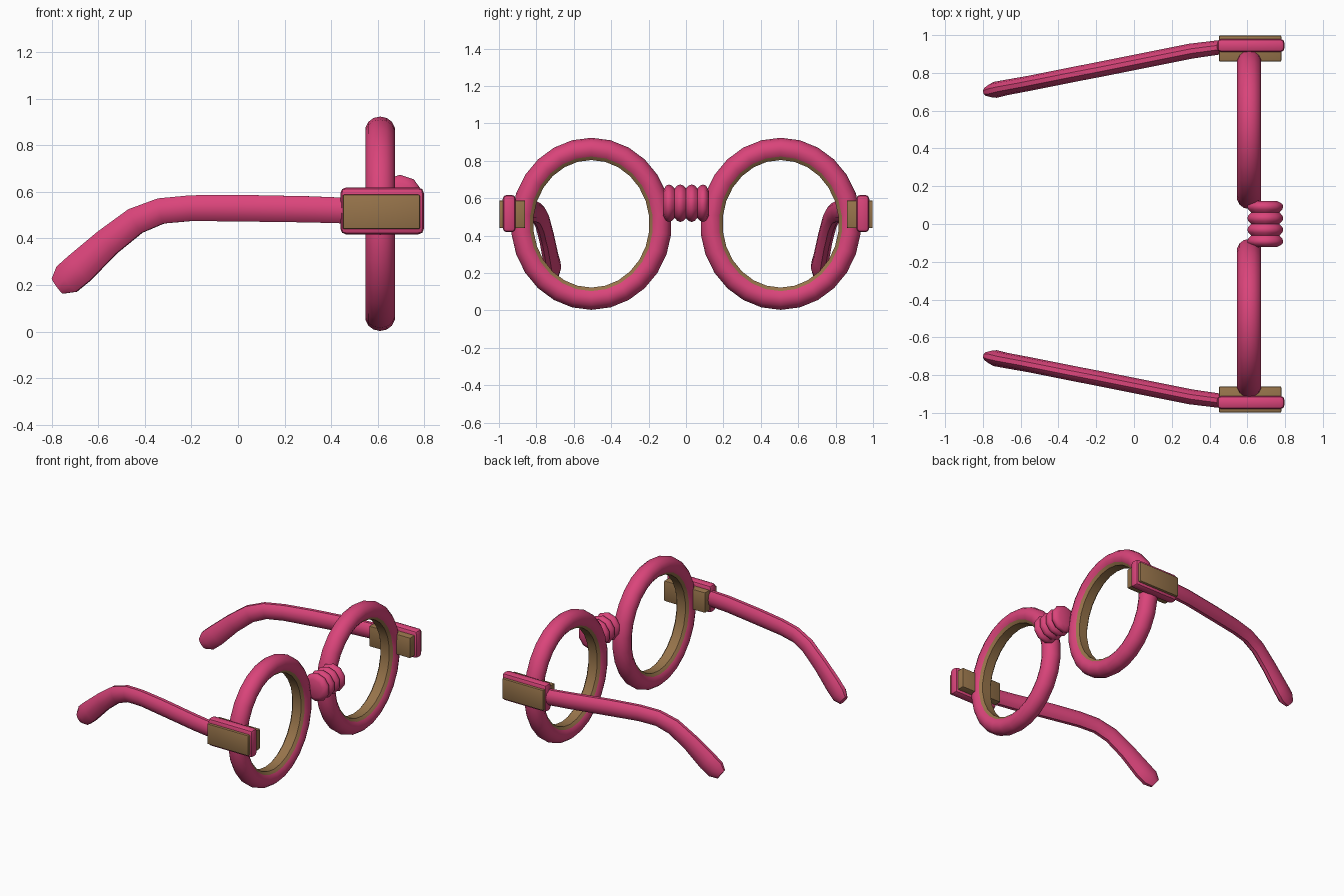
import bpy, bmesh, math
from mathutils import Vector

if "Cube" in bpy.data.objects:
    bpy.data.objects.remove(bpy.data.objects["Cube"])


def material(name, col):
    m = bpy.data.materials.new(name)
    m.diffuse_color = (*col, 1)
    m.use_nodes = True
    m.node_tree.nodes["Principled BSDF"].inputs["Base Color"].default_value = m.diffuse_color
    return m


PINK = material("pink plastic", (0.70, 0.058, 0.195))
TAN = material("tan brown", (0.31, 0.175, 0.07))


def finish(name, bm, mats, angle=40):
    bmesh.ops.recalc_face_normals(bm, faces=bm.faces[:])
    me = bpy.data.meshes.new(name)
    bm.to_mesh(me)
    bm.free()
    ob = bpy.data.objects.new(name, me)
    bpy.context.collection.objects.link(ob)
    for m in mats:
        me.materials.append(m)
    bpy.ops.object.select_all(action='DESELECT')
    ob.select_set(True)
    bpy.context.view_layer.objects.active = ob
    bpy.ops.object.shade_smooth_by_angle(angle=math.radians(angle))
    return ob


def loft(name, sections, mats, closed=False, tan_faces=(), angle=40):
    """Skin a list of equal point loops; tan_faces = profile edges coloured tan."""
    bm = bmesh.new()
    rows = [[bm.verts.new(p) for p in s] for s in sections]
    n, k = len(rows), len(rows[0])
    for i in range(n if closed else n - 1):
        a, b = rows[i], rows[(i + 1) % n]
        for j in range(k):
            f = bm.faces.new((a[j], a[(j + 1) % k], b[(j + 1) % k], b[j]))
            f.material_index = 1 if j in tan_faces else 0
    if not closed:
        bm.faces.new(rows[0])
        bm.faces.new(rows[-1])
    return finish(name, bm, mats, angle)


def box(name, lo, hi, mat, bevel):
    bm = bmesh.new()
    bmesh.ops.create_cube(bm, size=1)
    lo, hi = Vector(lo), Vector(hi)
    for v in bm.verts:
        v.co = Vector([(lo[i] + hi[i]) / 2 + v.co[i] * (hi[i] - lo[i]) for i in range(3)])
    if bevel:
        bmesh.ops.bevel(bm, geom=bm.edges[:], offset=bevel, segments=2,
                        profile=0.5, affect='EDGES')
    return finish(name, bm, [mat])


# rim cross-section: (radial offset, x offset), rounded outside, flat inside
RIM = [(0.061 * math.cos(a), 0.065 * math.sin(a))
       for a in [math.radians(-130 + 26 * i) for i in range(11)]]
RIM += [(-0.058, 0.034), (-0.058, -0.034)]
RIM_TAN = (10, 11, 12)

# temple path: x, y, z, half height, half thickness
TEMPLE = [(0.62, 0.945, 0.52, 0.055, 0.035), (0.45, 0.935, 0.52, 0.058, 0.038),
          (0.30, 0.915, 0.525, 0.059, 0.04), (0.00, 0.855, 0.53, 0.060, 0.04),
          (-0.20, 0.815, 0.53, 0.058, 0.04), (-0.33, 0.79, 0.518, 0.058, 0.04),
          (-0.44, 0.768, 0.475, 0.061, 0.04), (-0.56, 0.744, 0.383, 0.065, 0.04),
          (-0.68, 0.722, 0.272, 0.074, 0.041), (-0.735, 0.71, 0.225, 0.072, 0.043),
          (-0.775, 0.702, 0.195, 0.042, 0.026)]

for s, side in ((1, "left"), (-1, "right")):
    # round rim with tan inner band
    rings = []
    for i in range(26):
        t = 2 * math.pi * i / 26 + math.pi / 2
        rings.append([(0.61 + px, s * 0.506 + (0.369 + r) * math.cos(t),
                       0.463 + (0.399 + r) * math.sin(t)) for r, px in RIM])
    loft("rim_" + side, rings, [PINK, TAN], True, RIM_TAN)

    # temple arm with drooping ear tip
    secs = []
    pts = [Vector((p[0], s * p[1], p[2])) for p in TEMPLE]
    for i, p in enumerate(TEMPLE):
        d = (pts[min(i + 1, len(pts) - 1)] - pts[max(i - 1, 0)]).normalized()
        out = d.cross(Vector((0, 0, 1))).normalized()
        up = out.cross(d)
        secs.append([pts[i] + out * p[4] * math.cos(a) + up * p[3] * math.sin(a)
                     for a in [2 * math.pi * k / 10 for k in range(10)]])
    loft("temple_" + side, secs, [PINK])

    # hinge: pink surround and tan block showing on both faces
    def span(a, b):
        return sorted((s * a, s * b))
    y0, y1 = span(0.91, 0.98)
    box("hinge_surround_" + side, (0.44, y0, 0.418), (0.797, y1, 0.618), PINK, 0.022)
    y0, y1 = span(0.86, 0.998)
    box("hinge_block_" + side, (0.45, y0, 0.44), (0.78, y1, 0.588), TAN, 0.006)

# corrugated bridge: four ridges around the y axis
secs = []
for i in range(17):
    y = -0.122 + 0.244 * i / 16
    r = 0.087 + 0.013 * (1 if i % 4 == 2 else 0.6 if i % 2 else -0.6)
    if i in (0, 16):
        r = 0.065
    secs.append([(0.695 + r * math.cos(a), y, 0.573 + r * math.sin(a))
                 for a in [2 * math.pi * (k + 0.5) / 10 for k in range(10)]])
loft("bridge", secs, [PINK], angle=50)
